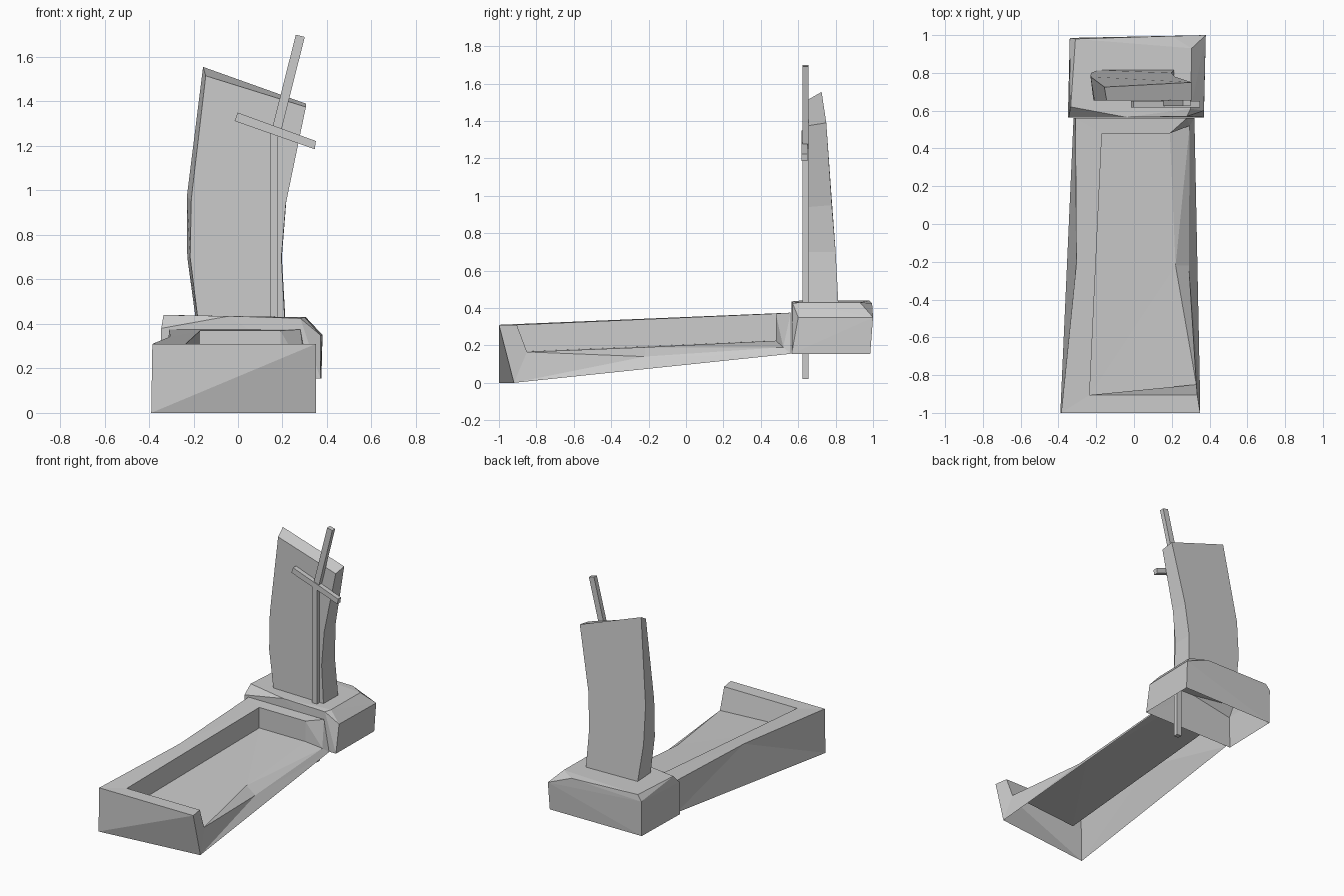
import bpy, bmesh


def finish(name, bm):
    bmesh.ops.recalc_face_normals(bm, faces=bm.faces)
    mesh = bpy.data.meshes.new(name)
    bm.to_mesh(mesh)
    bm.free()
    obj = bpy.data.objects.new(name, mesh)
    bpy.context.collection.objects.link(obj)
    return obj


def shell(name, points, faces):
    bm = bmesh.new()
    v = [bm.verts.new(p) for p in points]
    for f in faces:
        bm.faces.new([v[i] for i in f])
    return finish(name, bm)


def loft(name, a, b):
    """Closed solid between two matching outlines."""
    n = len(a)
    faces = [list(range(n)), list(range(2 * n - 1, n - 1, -1))]
    faces += [(i, (i + 1) % n, n + (i + 1) % n, n + i) for i in range(n)]
    return shell(name, a + b, faces)


def bar(name, profile, y0, y1):
    """Extrude an (x, z) outline along y."""
    return loft(name, [(x, y0, z) for x, z in profile],
                [(x, y1, z) for x, z in profile])


# Grave border: open-bottomed trough with a broken right wall
shell("grave_border", [
    (-.39, -1, 0), (.35, -.92, 0), (.32, .56, .155), (-.32, .56, .155),
    (-.385, -1, .31), (.35, -1, .31), (.335, -.905, .31), (-.235, -.905, .31),
    (-.305, -.21, .343), (-.31, .56, .375), (.28, .56, .375),
    (-.17, .48, .37), (.19, .48, .37),
    (-.235, -.905, .165), (.33, -.85, .165), (-.17, .48, .225), (.19, .48, .225),
    (.22, -.22, .19), (.29, -.22, .14), (.295, .52, .19),
], [
    (0, 1, 5), (0, 5, 4), (1, 14, 6, 5),                     # front end
    (1, 18, 14), (1, 2, 18), (2, 19, 18), (14, 18, 17), (17, 18, 19),
    (19, 2, 10), (12, 16, 19), (12, 19, 10),                 # broken right side
    (4, 5, 6, 7), (4, 7, 8), (7, 11, 8), (8, 11, 9), (9, 11, 12, 10),  # rim
    (0, 4, 8), (0, 8, 3), (8, 9, 3),                         # left outside
    (7, 6, 14, 13), (7, 13, 15, 11), (11, 15, 16, 12),       # inner walls
    (13, 14, 17), (13, 17, 15), (15, 17, 16), (16, 17, 19),  # floor
])

# Plinth: chipped block, open underneath
bm = bmesh.new()
for p in [(-.35, .565, .155), (.37, .565, .155), (.375, .985, .155), (-.34, .98, .155),
          (.37, .6, .35), (.38, 1, .35), (-.345, .565, .38), (-.34, .985, .40),
          (.30, .61, .43), (.28, .57, .425), (.305, .93, .43), (.2, .995, .425),
          (-.31, .98, .44), (-.335, .62, .44), (-.04, .565, .435)]:
    bm.verts.new(p)
bmesh.ops.convex_hull(bm, input=bm.verts)
bm.normal_update()
under = [f for f in bm.faces if f.normal.z < -.9]
bmesh.ops.delete(bm, geom=under, context='FACES_ONLY')
finish("plinth", bm)

# Headstone: leaning slab that thins toward the top
rows_left = [(-.18, .42), (-.215, .7), (-.21, .96), (-.145, 1.515)]
rows_right = [(.305, 1.375), (.215, .94), (.195, .7), (.21, .42)]
front = [(x, .655, z) for x, z in rows_left + rows_right]
back = [(-.19, .815, .42), (-.228, .80, .7), (-.23, .78, .97), (-.157, .725, 1.555),
        (.305, .75, 1.39), (.217, .78, .95), (.197, .80, .7), (.213, .815, .42)]
loft("headstone", front, back)

# Bent cross: upright and arm
bar("cross_upright", [(.143, .02), (.18, .02), (.18, 1.25), (.197, 1.28), (.30, 1.69),
                      (.26, 1.70), (.155, 1.285), (.143, 1.24)], .624, .656)
bar("cross_arm", [(-.015, 1.312), (.345, 1.185), (.35, 1.222), (-.002, 1.35)], .617, .65)
